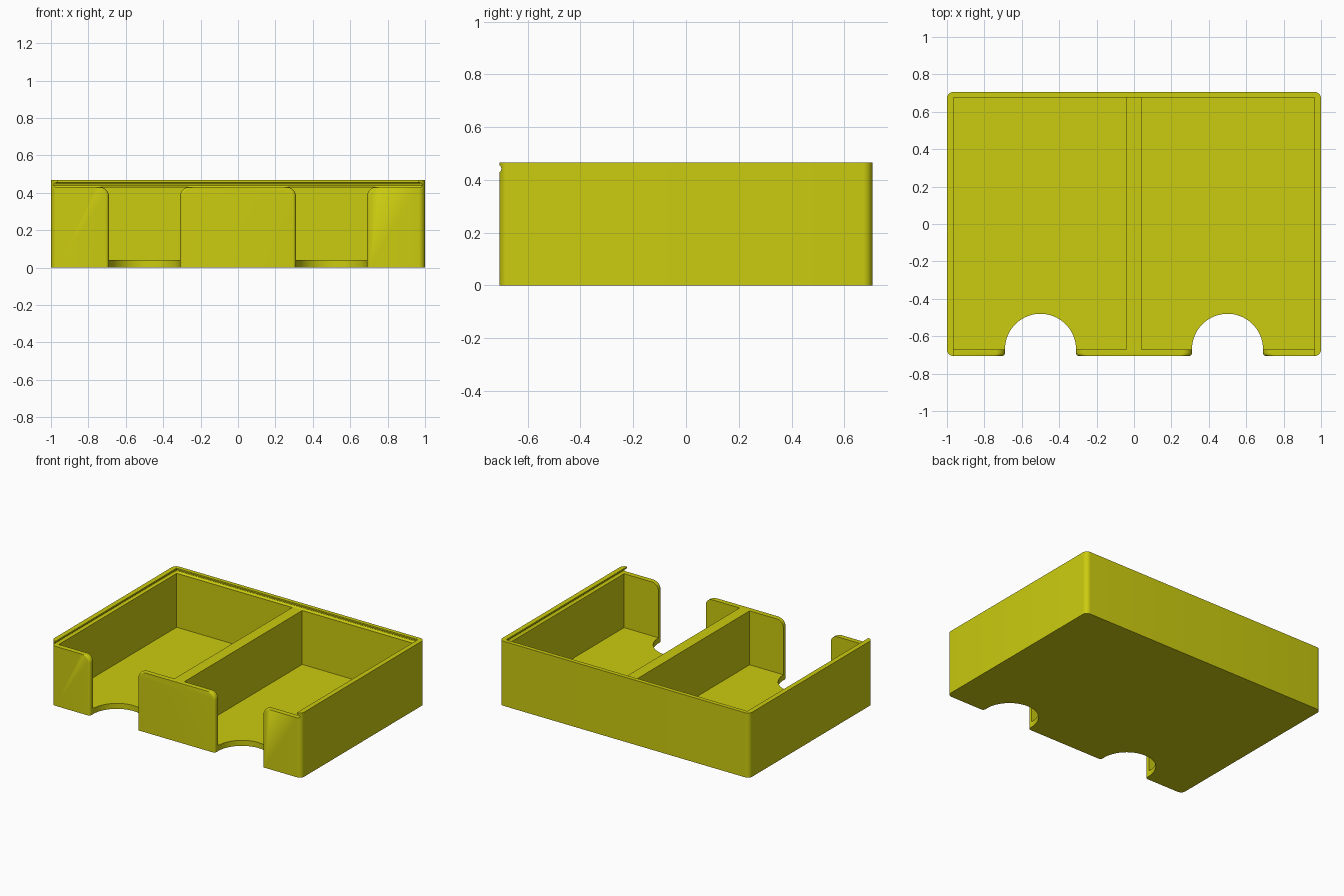
import bpy, bmesh, math

if "Cube" in bpy.data.objects:
    bpy.data.objects.remove(bpy.data.objects["Cube"])

HX, HY, H = 1.0, 0.7065, 0.467     # outer half width, half depth, height
FLOOR, RIM = 0.04, 0.43            # floor thickness, height of front wall and divider
WALL, R = 0.035, 0.035             # wall thickness, corner radius
FRONT_IN, BACK_IN = -0.67, 0.677   # inner faces of the front and back walls

yellow = bpy.data.materials.new("yellow plastic")
yellow.diffuse_color = (0.6, 0.6, 0.005, 1)
yellow.use_nodes = True
yellow.node_tree.nodes["Principled BSDF"].inputs["Base Color"].default_value = yellow.diffuse_color


def loft(name, layers):
    """Closed solid from stacked outlines: list of (z, [(x, y), ...])."""
    bm = bmesh.new()
    rings = [[bm.verts.new((x, y, z)) for x, y in pts] for z, pts in layers]
    n = len(rings[0])
    for a, b in zip(rings, rings[1:]):
        for i in range(n):
            j = (i + 1) % n
            bm.faces.new((a[i], a[j], b[j], b[i]))
    bm.faces.new(rings[0][::-1])
    bm.faces.new(rings[-1])
    bmesh.ops.recalc_face_normals(bm, faces=bm.faces)
    me = bpy.data.meshes.new(name)
    bm.to_mesh(me)
    bm.free()
    ob = bpy.data.objects.new(name, me)
    bpy.context.collection.objects.link(ob)
    return ob


def rect(x0, x1, y0, y1):
    return [(x0, y0), (x1, y0), (x1, y1), (x0, y1)]


def rounded_rect(hx, hy, r, seg=8):
    pts = []
    for k, (sx, sy) in enumerate([(1, 1), (-1, 1), (-1, -1), (1, -1)]):
        for i in range(seg + 1):
            a = math.pi / 2 * (k + i / seg)
            pts.append((sx * (hx - r) + r * math.cos(a), sy * (hy - r) + r * math.sin(a)))
    return pts


def thumb_outline(cx, grow, r=0.19, f=0.018):
    """Half round notch, flared where it meets the front face."""
    flare = [(r + f, -HY - 0.1)]
    for i in range(7):
        a = math.pi / 2 * (1 - i / 6)
        flare.append((r + f - f * math.cos(a), -HY + f - f * math.sin(a)))
    arc = [(r * math.cos(math.pi * i / 40), FRONT_IN + r * math.sin(math.pi * i / 40))
           for i in range(41)]
    pts = flare + arc + [(-x, y) for x, y in reversed(flare)]
    return [(cx + x * (1 + grow / r), y) for x, y in pts]


# Outer block with rounded upright corners
outline = rounded_rect(HX, HY, R)
tray = loft("tray", [(0, outline), (H, outline)])
tray.data.materials.append(yellow)
cutters = []

# Two compartments and their thumb notches
for s in (-1, 1):
    x0, x1 = sorted((s * 0.04, s * (HX - WALL)))
    pocket = rect(x0, x1, FRONT_IN, BACK_IN)
    cutters.append(loft("compartment_cutter", [(FLOOR, pocket), (RIM + 0.01, pocket)]))

    layers = [(-0.1, thumb_outline(s * 0.5, 0))]
    fr = 0.05
    for i in range(9):
        a = math.pi / 2 * i / 8
        layers.append((RIM - fr + fr * math.sin(a), thumb_outline(s * 0.5, fr * (1 - math.cos(a)))))
    layers.append((0.6, thumb_outline(s * 0.5, fr)))
    cutters.append(loft("thumb_notch_cutter", layers))

# Sliding lid slot: open at the front, undercut groove on the other three sides
profile = [(0.010, RIM), (0.016, 0.433), (0.020, 0.439), (0.020, 0.445),
           (0.016, 0.451), (0.0, 0.456), (0.0, 0.6)]
cutters.append(loft("lid_slot_cutter", [
    (z, rect(-HX + WALL - d, HX - WALL + d, -HY - 0.2, BACK_IN + d)) for d, z in profile]))

for c in cutters:
    m = tray.modifiers.new(c.name, 'BOOLEAN')
    m.operation, m.solver, m.object = 'DIFFERENCE', 'EXACT', c

# Bake the cuts and drop the helpers
bpy.context.view_layer.update()
baked = bpy.data.meshes.new_from_object(tray.evaluated_get(bpy.context.evaluated_depsgraph_get()))
tray.modifiers.clear()
tray.data = baked
for c in cutters:
    bpy.data.objects.remove(c)

bpy.context.view_layer.objects.active = tray
tray.select_set(True)
bpy.ops.object.shade_smooth_by_angle(angle=math.radians(30))
